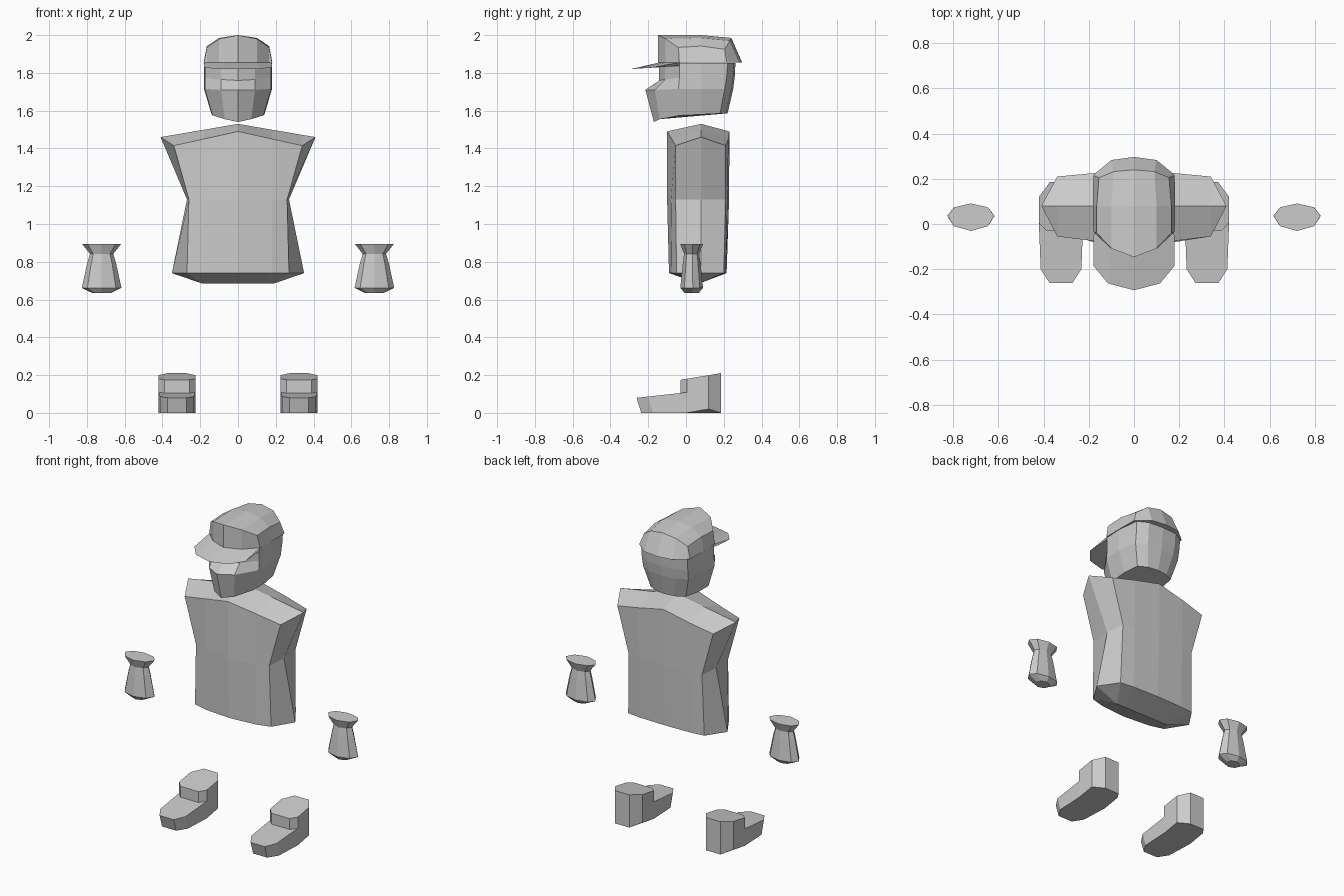
import bpy
import bmesh

cube = bpy.data.objects.get("Cube")
if cube:
    bpy.data.objects.remove(cube, do_unlink=True)

grey = bpy.data.materials.new("plain grey")
grey.use_nodes = True
GREY = (0.6, 0.6, 0.6, 1)
grey.diffuse_color = GREY
grey.node_tree.nodes["Principled BSDF"].inputs["Base Color"].default_value = GREY


def mirrored(half):
    """Close a half outline (first and last point on x = 0) into a full ring."""
    return half + [(-x, y, z) for x, y, z in reversed(half[1:-1])]


def loft(name, rings, closed=True):
    """Skin a list of equal rings, weld collapsed points and fill open ends."""
    bm = bmesh.new()
    rows = [[bm.verts.new(p) for p in ring] for ring in rings]
    n = len(rows[0])
    for a, b in zip(rows, rows[1:]):
        for i in range(n if closed else n - 1):
            j = (i + 1) % n
            bm.faces.new((a[i], a[j], b[j], b[i]))
    bmesh.ops.remove_doubles(bm, verts=bm.verts[:], dist=0.0005)
    bmesh.ops.dissolve_degenerate(bm, edges=bm.edges[:], dist=0.0005)
    bmesh.ops.holes_fill(bm, edges=bm.edges[:], sides=0)
    bmesh.ops.recalc_face_normals(bm, faces=bm.faces[:])
    mesh = bpy.data.meshes.new(name)
    bm.to_mesh(mesh)
    bm.free()
    mesh.materials.append(grey)
    obj = bpy.data.objects.new(name, mesh)
    bpy.context.collection.objects.link(obj)
    return obj


# Torso: wedge below, narrow waist, wide shoulders, ridge on top
loft("torso", [mirrored(r) for r in (
    [(0, .07, .685), (.13, .07, .685), (.19, .07, .685), (.35, .08, .74),
     (.19, .07, .685), (.13, .07, .685), (0, .07, .685)],
    [(0, -.09, .74), (.18, -.075, .74), (.27, -.05, .74), (.35, .08, .74),
     (.27, .20, .74), (.18, .21, .74), (0, .215, .74)],
    [(0, -.10, 1.13), (.18, -.08, 1.13), (.26, -.055, 1.13), (.27, .08, 1.13),
     (.26, .21, 1.13), (.18, .22, 1.13), (0, .228, 1.13)],
    [(0, -.10, 1.49), (.18, -.075, 1.45), (.34, -.055, 1.415), (.41, .08, 1.46),
     (.34, .21, 1.415), (.18, .225, 1.45), (0, .23, 1.49)],
    [(0, .08, 1.53), (.18, .08, 1.499), (.34, .08, 1.472), (.41, .08, 1.46),
     (.34, .08, 1.472), (.18, .08, 1.499), (0, .08, 1.53)],
)])

# Head: tapered jaw, protruding muzzle, flat eye area
loft("head", [mirrored(r) for r in (
    [(0, -.17, 1.54), (.07, -.14, 1.555), (.135, -.035, 1.575), (.14, .08, 1.58),
     (.125, .18, 1.585), (.07, .21, 1.585), (0, .22, 1.585)],
    [(0, -.215, 1.71), (.09, -.165, 1.71), (.175, -.04, 1.715), (.18, .08, 1.715),
     (.16, .205, 1.715), (.095, .24, 1.715), (0, .25, 1.715)],
    [(0, -.142, 1.76), (.09, -.11, 1.765), (.175, -.035, 1.775), (.18, .08, 1.78),
     (.163, .215, 1.78), (.1, .25, 1.78), (0, .258, 1.78)],
    [(0, -.142, 1.853), (.09, -.11, 1.853), (.175, -.035, 1.853), (.18, .08, 1.853),
     (.165, .22, 1.853), (.1, .255, 1.853), (0, .262, 1.853)],
)])


def arch(half):
    """Mirror a half arch (centre first) into a full strip."""
    return [(-x, y, z) for x, y, z in reversed(half[1:])] + half


# Cap crown: arches running from front to back
BRIM_Z = 1.855
front = [(0, -.147, 2.0), (.1, -.108, 1.98), (.165, -.04, 1.935), (.18, -.035, BRIM_Z)]
middle = [(0, .08, 2.0), (.1, .08, 1.985), (.165, .08, 1.942), (.182, .08, BRIM_Z)]
back = [(0, .24, 1.985), (.09, .232, 1.97), (.155, .205, 1.925), (.18, .215, BRIM_Z)]
hem = [(0, .297, BRIM_Z), (.1, .283, BRIM_Z), (.165, .23, BRIM_Z), (.18, .215, BRIM_Z)]
front_hem = [(x, y, BRIM_Z) for x, y, z in front]
loft("cap_crown", [arch(r) for r in (front_hem, front, middle, back, hem)], closed=False)

# Cap brim: thin wedge reaching forward
inner = [(0, -.142, 1.855), (.1, -.108, 1.855), (.178, -.035, 1.855)]
outer = [(0, -.293, 1.82), (.115, -.263, 1.822), (.18, -.185, 1.828)]
under = [(x, y, z - .018) for x, y, z in inner]
loft("cap_brim", [arch(r) for r in (inner, outer, under)], closed=False)

# Hands: flared cuff, narrow wrist, widening fist (z, half width, half depth)
HAND = [(.635, .05, .038), (.662, .105, .06), (.79, .077, .047),
        (.842, .062, .04), (.895, .104, .061)]
OCT = [(1, .1), (.72, .72), (0, 1), (-.72, .72), (-1, .1), (-.72, -.65), (0, -1), (.72, -.65)]


def prism(name, cx, outline, low, high):
    """Prism between a low and a high surface, each mapping (x, y) to (y, z)."""
    loft(name, [[(cx + x, *surf(x, y)) for x, y in outline] for surf in (low, high)])


# Shoe outlines seen from above
HEEL = [(-.065, -.03), (.065, -.03), (.098, .005), (.098, .12),
        (.05, .185), (-.05, .185), (-.098, .12), (-.098, .005)]
TOE = [(-.05, -.262), (.05, -.262), (.09, -.2), (.098, .005),
       (.065, -.03), (-.065, -.03), (-.098, .005), (-.09, -.2)]

for side, s in (("left", 1), ("right", -1)):
    loft(side + "_hand", [[(s * .722 + w * u, .03 + d * v, z) for u, v in OCT]
                          for z, w, d in HAND])
    # Heel with sloping top and slightly arched sole
    prism(side + "_shoe_heel", s * .323, HEEL,
          lambda x, y: (y, .02 if .1 < y < .15 else 0),
          lambda x, y: (y, .175 + (y + .03) * .163))
    # Low toe with a raked front
    prism(side + "_shoe_toe", s * .323, TOE,
          lambda x, y: (y + .025 if y < -.1 else y, 0),
          lambda x, y: (y, .105 + (y + .03) * .108))
